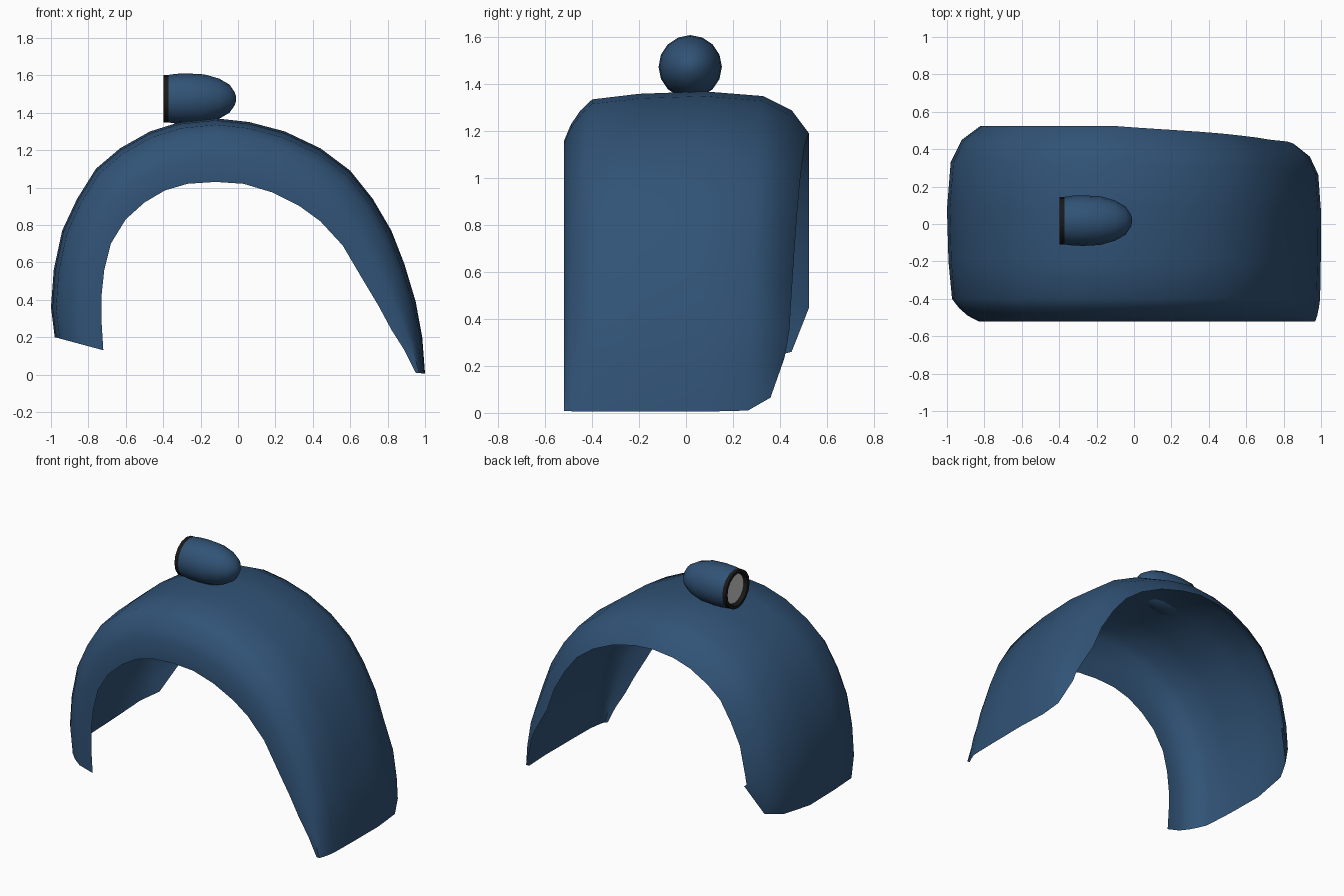
import bpy, math
from mathutils import Vector

if "Cube" in bpy.data.objects:
    bpy.data.objects.remove(bpy.data.objects["Cube"])


def material(name, rgb):
    m = bpy.data.materials.new(name)
    m.diffuse_color = (*rgb, 1)
    m.use_nodes = True
    m.node_tree.nodes["Principled BSDF"].inputs["Base Color"].default_value = m.diffuse_color
    return m


def make(name, verts, faces, mat=None, angle=40):
    me = bpy.data.meshes.new(name)
    me.from_pydata(verts, [], faces)
    ob = bpy.data.objects.new(name, me)
    bpy.context.collection.objects.link(ob)
    if mat:
        me.materials.append(mat)
    bpy.ops.object.select_all(action='DESELECT')
    ob.select_set(True)
    bpy.context.view_layer.objects.active = ob
    bpy.ops.object.shade_smooth_by_angle(angle=math.radians(angle))
    return ob


def lathe_x(name, profile, centre, mat=None, n=16):
    """Revolve (x, radius) points around an axis parallel to x."""
    cy, cz = centre
    verts = [(x, cy + r * math.cos(2 * math.pi * k / n), cz + r * math.sin(2 * math.pi * k / n))
             for x, r in profile for k in range(n)]
    faces = [(i * n + k, i * n + (k + 1) % n, (i + 1) * n + (k + 1) % n, (i + 1) * n + k)
             for i in range(len(profile) - 1) for k in range(n)]
    last = (len(profile) - 1) * n
    if name == "headlight_shell":
        faces.append(tuple(range(last, last + n)))
    return make(name, verts, faces, mat)


blue = material("blue_paint", (0.03, 0.085, 0.18))
black = material("black_trim", (0.01, 0.01, 0.01))

# Fender: crown line and the inner edge of its front skirt, as (x, z)
crown = [(-.98, .2), (-1, .36), (-.985, .56), (-.94, .77), (-.86, .94), (-.76, 1.1), (-.63, 1.21),
         (-.47, 1.3), (-.31, 1.35), (-.12, 1.37), (.06, 1.35), (.25, 1.3), (.44, 1.21), (.6, 1.09),
         (.72, .94), (.82, .77), (.89, .59), (.95, .39), (.985, .2), (1, .005)]
skirt = [(-.72, .13), (-.73, .29), (-.73, .42), (-.715, .56), (-.68, .7), (-.6, .83), (-.5, .92),
         (-.39, .985), (-.27, 1.02), (-.12, 1.03), (.03, 1.02), (.18, .975), (.33, .9), (.44, .82),
         (.56, .69), (.66, .52), (.75, .37), (.82, .24), (.89, .13), (.95, .01)]
# Cross-section: front half (y, blend towards skirt), back half (y, inward offset)
front = [(-.52, 1), (-.52, .62), (-.49, .41), (-.45, .24), (-.4, .1), (-.2, .03)]
back = [(.08, 0), (.33, .02), (.45, .08), (.525, .18)]
lift_left, lift_right = (0, .03, .06, .25), (0, .005, .06, .23)

verts = []
count = len(crown)
for i, (c, s) in enumerate(zip(crown, skirt)):
    c, s = Vector(c), Vector(s)
    t = Vector(crown[min(i + 1, count - 1)]) - Vector(crown[max(i - 1, 0)])
    inward = Vector((t.y, -t.x)).normalized()
    for y, f in front:
        p = c.lerp(s, f)
        verts.append((p.x, y, p.y))
    taper = 1 - .2 * max(0, i - 9) / 10
    for k, (y, d) in enumerate(back):
        p = c + inward * d * (.75 if i > 16 else 1)
        z = p.y
        if i == 0:
            z = c.y + lift_left[k]
        elif i == 1:
            z += (0, 0, .01, .1)[k]
        elif i == count - 1:
            z = c.y + lift_right[k]
        elif i == count - 2:
            z += (0, 0, .01, .11)[k]
        verts.append((p.x, y * taper, z))
w = len(front) + len(back)
faces = [(i * w + j, (i + 1) * w + j, (i + 1) * w + j + 1, i * w + j + 1)
         for i in range(count - 1) for j in range(w - 1)]
make("fender", verts, faces, blue, 60)

# Headlight on the crown, pointing to -x
axis = (.018, 1.475)
lathe_x("headlight_shell", [(-.372, .127), (-.33, .133), (-.27, .135), (-.18, .13), (-.1, .107),
                            (-.045, .075), (-.018, .035), (-.01, .012)], axis, blue)
lathe_x("headlight_rim", [(-.372, .127), (-.398, .127), (-.398, .108), (-.372, .096)], axis, black)

# Flat lens
n = 16
lens = [(-.375, axis[0] + .1 * math.cos(2 * math.pi * k / n), axis[1] + .1 * math.sin(2 * math.pi * k / n))
        for k in range(n)]
make("headlight_lens", lens, [tuple(reversed(range(n)))])
